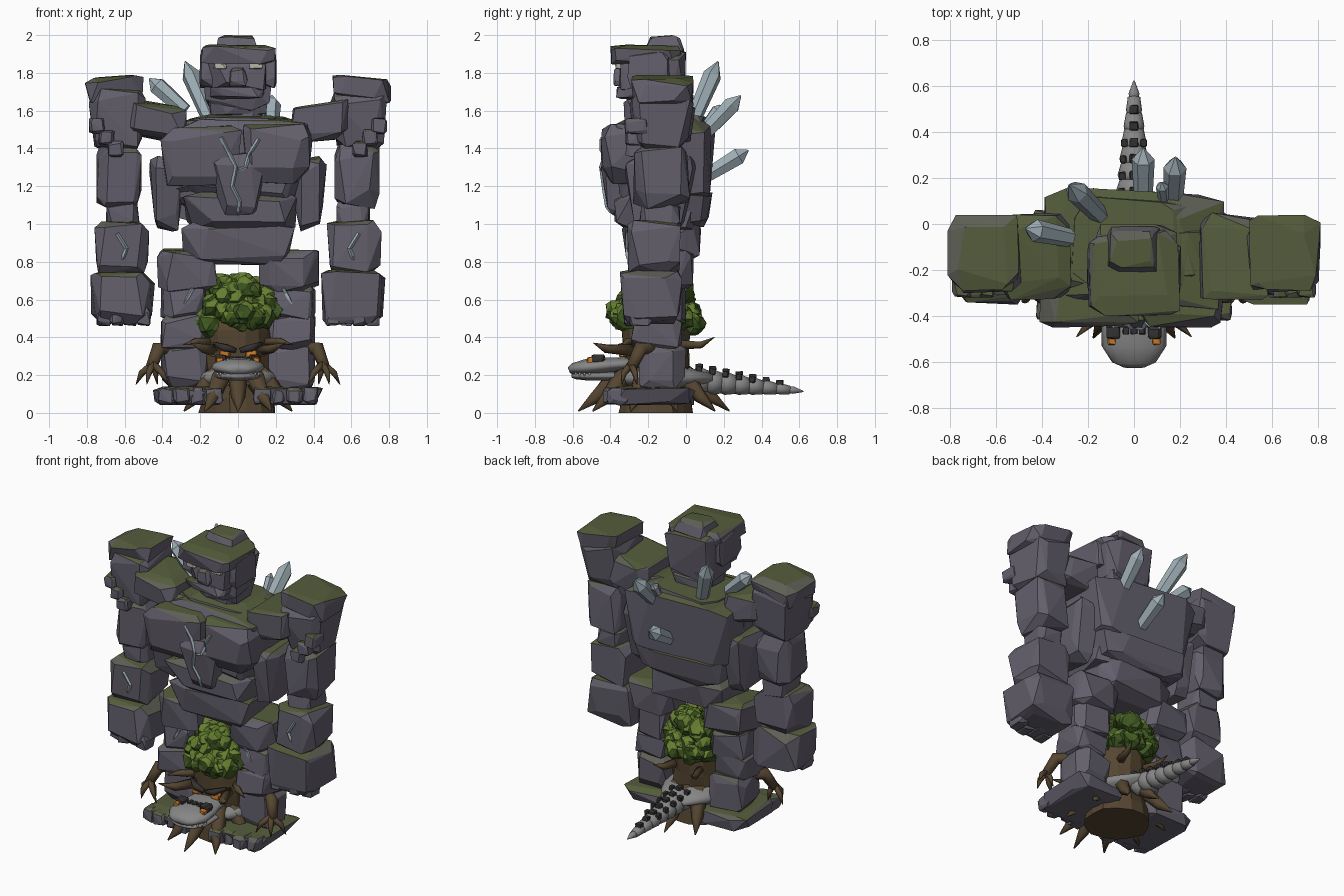
import bpy, bmesh, math, random
from mathutils import Vector
from mathutils.bvhtree import BVHTree

if "Cube" in bpy.data.objects:
    bpy.data.objects.remove(bpy.data.objects["Cube"], do_unlink=True)


def material(name, r, g, b):
    mat = bpy.data.materials.new(name)
    mat.use_nodes = True
    mat.diffuse_color = (r, g, b, 1)
    shader = mat.node_tree.nodes["Principled BSDF"]
    shader.inputs["Base Color"].default_value = (r, g, b, 1)
    shader.inputs["Roughness"].default_value = .8
    return mat


STONE = material("stone", .125, .115, .15)
MOSSY = material("mossy_stone", .11, .115, .09)
MOSS = material("moss", .09, .11, .045)
CRYSTAL = material("crystal", .34, .42, .46)
BARK = material("bark", .09, .06, .03)
LEAF = material("leaf", .05, .1, .015)
LEAF_TOP = material("leaf_top", .13, .21, .03)
HIDE = material("hide", .24, .24, .24)
SCUTE = material("scute", .035, .03, .03)
AMBER = material("amber", .6, .2, .02)
BONE = material("bone", .5, .47, .4)
stone_trees = []


def finish(name, bm, mats, smooth=False):
    bmesh.ops.recalc_face_normals(bm, faces=bm.faces)
    for face in bm.faces:
        face.smooth = smooth
    mesh = bpy.data.meshes.new(name)
    bm.to_mesh(mesh)
    bm.free()
    for mat in mats:
        mesh.materials.append(mat)
    obj = bpy.data.objects.new(name, mesh)
    bpy.context.collection.objects.link(obj)


def rock(name, x, y, z, mirror=False, taper=1, lean=0, mat=None):
    """Irregular chamfered boulder filling the given x, y and z ranges."""
    if mirror:
        rock("left_" + name, x, y, z, False, taper, lean, mat)
        rock("right_" + name, (-x[1], -x[0]), y, z, False, taper, -lean, mat)
        return
    rng = random.Random(name)
    points = []
    for corner in range(8):
        signs = [1 if corner >> axis & 1 else -1 for axis in range(3)]
        for full in range(3):
            p = Vector([s * (rng.uniform(.82, 1) if axis == full else rng.uniform(.4, .85))
                        for axis, s in enumerate(signs)])
            width = taper + (1 - taper) * (p.z + 1) / 2
            points.append(Vector((p.x * width, p.y * width, p.z + lean * p.x)))
    # Fit the point cloud to its bounds
    for axis, (low, high) in enumerate((x, y, z)):
        values = [p[axis] for p in points]
        base, span = min(values), max(values) - min(values)
        for p in points:
            p[axis] = low + (p[axis] - base) / span * (high - low)
    bm = bmesh.new()
    for p in points:
        bm.verts.new(p)
    bmesh.ops.convex_hull(bm, input=bm.verts)
    bmesh.ops.delete(bm, geom=[v for v in bm.verts if not v.link_faces], context='VERTS')
    bmesh.ops.dissolve_limit(bm, angle_limit=.12, verts=bm.verts, edges=bm.edges)
    bmesh.ops.recalc_face_normals(bm, faces=bm.faces)
    bm.normal_update()
    if mat is None:
        stone_trees.append(BVHTree.FromBMesh(bm))
        for face in bm.faces:
            face.material_index = int(face.normal.z > .65) + int(face.normal.z > .9)
    finish(name, bm, [mat] if mat else [STONE, MOSSY, MOSS])


def tube(name, points, radii, mat, sides=8, flat=1, rough=0, smooth=True):
    """Tapered tube through the points, squashed by flat and roughened by rough."""
    rng = random.Random(name)
    points = [Vector(p) for p in points]
    bm = bmesh.new()
    rings, spin, previous = [], None, None
    for i, (p, radius) in enumerate(zip(points, radii)):
        tangent = (points[min(i + 1, len(points) - 1)] - points[max(i - 1, 0)]).normalized()
        spin = previous.rotation_difference(tangent) @ spin if spin else tangent.to_track_quat('Z', 'Y')
        previous = tangent
        ring = []
        for k in range(sides):
            a = math.tau * k / sides
            r = radius * rng.uniform(1 - rough, 1 + rough)
            ring.append(bm.verts.new(p + spin @ Vector((r * math.cos(a), r * flat * math.sin(a), 0))))
        rings.append(ring)
    for lower, upper in zip(rings, rings[1:]):
        for k in range(sides):
            n = (k + 1) % sides
            bm.faces.new((lower[k], lower[n], upper[n], upper[k]))
    bm.faces.new(rings[0])
    bm.faces.new(rings[-1])
    finish(name, bm, [mat], smooth)


def front_y(x, z):
    hits = [t.ray_cast(Vector((x, -2, z)), Vector((0, 1, 0)))[0] for t in stone_trees]
    return min((h.y for h in hits if h), default=-.3)


def vein(name, path):
    """Glinting crack laid on the front of the stones."""
    points = []
    for (xa, za), (xb, zb) in zip(path, path[1:]):
        for step in range(4):
            x, z = xa + (xb - xa) * step / 4, za + (zb - za) * step / 4
            points.append((x, front_y(x, z), z))
    tube(name, points, [.011] * (len(points) - 1) + [.003], CRYSTAL, sides=4, smooth=False)


# Head
rock("neck", (-.13, .13), (-.24, -.02), (1.5, 1.65))
rock("cranium", (-.19, .19), (-.3, 0), (1.6, 1.93), taper=.85)
rock("face", (-.16, .16), (-.36, -.12), (1.7, 1.88))
rock("nose", (-.05, .05), (-.385, -.28), (1.73, 1.83), taper=1.3)
rock("lip", (-.15, .15), (-.37, -.12), (1.66, 1.73), taper=.9)
rock("jaw", (-.16, .16), (-.27, -.02), (1.57, 1.69), taper=.8)
rock("cheek", (.12, .205), (-.31, -.08), (1.72, 1.91), mirror=True)
rock("brow", (-.2, .2), (-.4, -.02), (1.84, 1.95), taper=.95)
rock("crown", (-.12, .11), (-.22, -.01), (1.9, 2), taper=1.4)
rock("eye", (.06, .13), (-.375, -.33), (1.82, 1.85), mirror=True, mat=BONE)

# Torso
rock("back_block", (-.39, .39), (-.32, .16), (1.08, 1.57), taper=.9)
rock("upper_back_slab", (-.27, .28), (-.3, .12), (1.42, 1.58), taper=1.15)
rock("chest_core", (-.39, .39), (-.37, 0), (1.13, 1.57), taper=.85)
rock("right_pectoral", (-.41, .02), (-.45, -.12), (1.19, 1.53), taper=.9)
rock("left_pectoral", (.01, .4), (-.45, -.12), (1.21, 1.53), taper=.85)
rock("sternum", (-.14, .14), (-.45, -.18), (1.04, 1.38), taper=.6)
rock("flank", (.28, .47), (-.32, .06), (.96, 1.36), mirror=True, taper=.6, lean=.1)
rock("abdomen", (-.29, .31), (-.38, .08), (.95, 1.17), taper=.8)
rock("lower_back_slab", (-.34, .34), (-.1, .14), (.98, 1.18), taper=.85)
rock("waist", (-.3, .3), (-.34, .08), (.78, 1.01), taper=.95)

# Arms
rock("shoulder_cap", (.5, .81), (-.29, .04), (1.63, 1.79), mirror=True, taper=.85, lean=-.25)
rock("shoulder", (.49, .79), (-.3, .04), (1.4, 1.72), mirror=True, taper=.8)
rock("collar", (.27, .59), (-.33, .05), (1.43, 1.66), mirror=True, lean=.25)
rock("upper_arm", (.51, .75), (-.28, .02), (1.08, 1.42), mirror=True)
rock("elbow", (.52, .7), (-.25, -.03), (.97, 1.13), mirror=True)
rock("forearm", (.47, .76), (-.31, -.03), (.73, 1.02), mirror=True, taper=.95)
rock("hand", (.44, .78), (-.35, -.02), (.47, .76), mirror=True, taper=.95)
for i in range(4):
    x, y = .5 + .07 * i, -.28 + .03 * (i % 2)
    rock(f"finger_{i}", (x - .04, x + .04), (y - .05, y + .07), (.46, .56), mirror=True)
for i in range(3):
    x, z = .75 - .05 * i, 1.52 - .06 * i
    rock(f"shoulder_chip_{i}", (x - .045, x + .04), (-.32, -.2), (z - .045, z + .04), mirror=True)

# Legs and feet
rock("thigh", (.11, .43), (-.3, .04), (.64, .87), mirror=True, taper=.9)
rock("lower_thigh", (.16, .41), (-.28, 0), (.47, .69), mirror=True)
rock("knee", (.16, .41), (-.29, -.02), (.33, .53), mirror=True)
rock("shin", (.15, .41), (-.25, 0), (.12, .37), mirror=True)
rock("foot", (.07, .45), (-.42, .05), (.04, .14), mirror=True, taper=.9)
for i, width in enumerate((.05, .035, .045, .04)):
    x = .13 + .085 * i
    rock(f"toe_{i}", (x - width, x + width), (-.44 + .02 * (i % 2), -.3), (.045, .135), mirror=True)

# Crystals growing from the back
crystals = [((-.28, -.06, 1.6), (-.47, -.02, 1.77)), ((-.14, .03, 1.53), (-.28, .17, 1.86)),
            ((.17, .08, 1.46), (.18, .29, 1.68)), ((.04, .1, 1.25), (.04, .33, 1.39)),
            ((.13, .1, 1.52), (.12, .18, 1.63))]
for i, (base, tip) in enumerate(crystals):
    base, tip = Vector(base), Vector(tip)
    size = .028 if i == 4 else .05
    tube(f"crystal_{i}", [base, base.lerp(tip, .78), tip], [size * .8, size, .004],
         CRYSTAL, sides=6, smooth=False)

# Veins
vein("chest_vein", [(-.09, 1.46), (-.01, 1.3), (-.03, 1.2), (.01, 1.12), (0, 1.02)])
vein("chest_vein_branch", [(.11, 1.45), (.06, 1.37), (.04, 1.3), (-.01, 1.28)])
for side, label in ((1, "left"), (-1, "right")):
    vein(label + "_arm_vein", [(side * .64, .95), (side * .59, .87), (side * .62, .79)])
    vein(label + "_thigh_vein", [(side * .24, .66), (side * .3, .55)])

# Tree spirit trunk
tube("trunk", [(0, -.16, z) for z in (0, .08, .2, .32, .44, .56)],
     [.2, .19, .175, .175, .18, .14], BARK, sides=14, rough=.07, smooth=False)
for i in range(10):
    a = math.tau * (i + .5) / 10
    c, s = math.cos(a), math.sin(a)
    path = [(c * r * .75, -.17 + s * r, z) for r, z in ((.12, .24), (.22, .17), (.31, .08), (.4, .01))]
    tube(f"root_{i}", path, [.055, .05, .035, .004], BARK, sides=6, rough=.12)
for side, label in ((1, "left"), (-1, "right")):
    def limb(part, points, radii, mat=BARK):
        tube(f"{label}_{part}", [(side * x, y, z) for x, y, z in points], radii, mat, sides=6, rough=.08)
    limb("branch_arm", [(.12, -.14, .3), (.34, -.17, .34), (.42, -.24, .34), (.46, -.29, .24)],
         [.04, .035, .04, .03])
    for i in range(4):
        spread = i / 3
        limb(f"claw_{i}", [(.45, -.29, .26), (.4 + .11 * spread, -.33 + .06 * (i % 2), .21),
                           (.37 + .17 * spread, -.34 + .08 * (i % 2), .15)], [.02, .017, .002])
    limb("horn", [(.12, -.28, .33), (.18, -.42, .34), (.25, -.49, .37)], [.035, .025, .002])
    limb("twig", [(.12, -.2, .37), (.22, -.31, .38), (.29, -.34, .36)], [.03, .02, .002])
    limb("back_twig", [(.08, -.05, .36), (.12, .08, .36), (.14, .15, .4)], [.03, .02, .002])
    limb("trunk_brow", [(.01, -.35, .33), (.07, -.35, .345), (.13, -.31, .37)], [.014, .022, .008], SCUTE)
    rock(label + "_trunk_eye", sorted((side * .04, side * .1)), (-.355, -.31), (.295, .33), mat=AMBER)

# Leafy crown of the tree spirit
rng = random.Random(7)
bm = bmesh.new()
for i in range(85):
    a, h = rng.uniform(0, math.tau), rng.random() ** 1.3
    r = math.sqrt(1 - (h * .95) ** 2) * rng.uniform(.7, 1)
    blob = bmesh.ops.create_icosphere(bm, subdivisions=2, radius=rng.uniform(.05, .075))
    centre = Vector((r * .21 * math.cos(a), -.155 + r * .225 * math.sin(a), .47 + h * .22))
    for v in blob["verts"]:
        v.co = centre + v.co * rng.uniform(.75, 1.15)
bm.normal_update()
for face in bm.faces:
    face.material_index = int(face.normal.z > .35)
finish("leaf_crown", bm, [LEAF, LEAF_TOP])

# Reptile coiled about the trunk
ys = (-.62, -.6, -.53, -.44, -.35, -.25)
tube("reptile_upper_jaw", [(0, y, .225 + .008 * i) for i, y in enumerate(ys)],
     [.05, .095, .14, .14, .12, .12], HIDE, sides=14, flat=.32)
tube("reptile_lower_jaw", [(0, y + .015, .195) for y in ys],
     [.04, .085, .125, .125, .12, .12], HIDE, sides=14, flat=.2)
tube("reptile_body", [(0, y, .185) for y in (-.36, -.25, -.1, .02, .14)],
     [.12, .2, .23, .17, .09], HIDE, sides=14, flat=.32)
for i in range(11):
    a = math.pi * (1 + i / 10)
    x, y = .115 * math.cos(a), -.51 + .09 * math.sin(a)
    tube(f"tooth_{i}", [(x, y, .215), (x, y, .19)], [.009, .001], BONE, sides=5)
rock("reptile_eye", (.08, .115), (-.525, -.49), (.255, .295), mirror=True, mat=AMBER)
rock("reptile_eye_ridge", (.06, .12), (-.5, -.43), (.26, .31), mirror=True, mat=SCUTE)
for i in range(3):
    rock(f"head_scute_{i}", (-.05 + .035 * i, -.02 + .035 * i), (-.48, -.43), (.26, .3), mat=SCUTE)

# Segmented tail with a ridge of scutes
for i in range(8):
    y, z = .04 + .071 * i, .17 - .007 * i
    r = .085 - .006 * i - .0004 * i * i
    tube(f"tail_segment_{i}", [(0, y, z), (0, y + .03, z), (0, y + .085, z - .008)],
         [r * .85, r, r * .78 if i < 7 else .003], HIDE, sides=10, flat=.9)
    if i < 7:
        top = z + r * .85
        rock(f"tail_scute_{i}", (-.02, .02), (y + .01, y + .05), (top - .015, top + .018), mat=SCUTE)
        if i < 5:
            rock(f"side_scute_{i}", (r * .5, r * .5 + .03), (y + .01, y + .045),
                 (top - .03, top + .005), mirror=True, mat=SCUTE)
